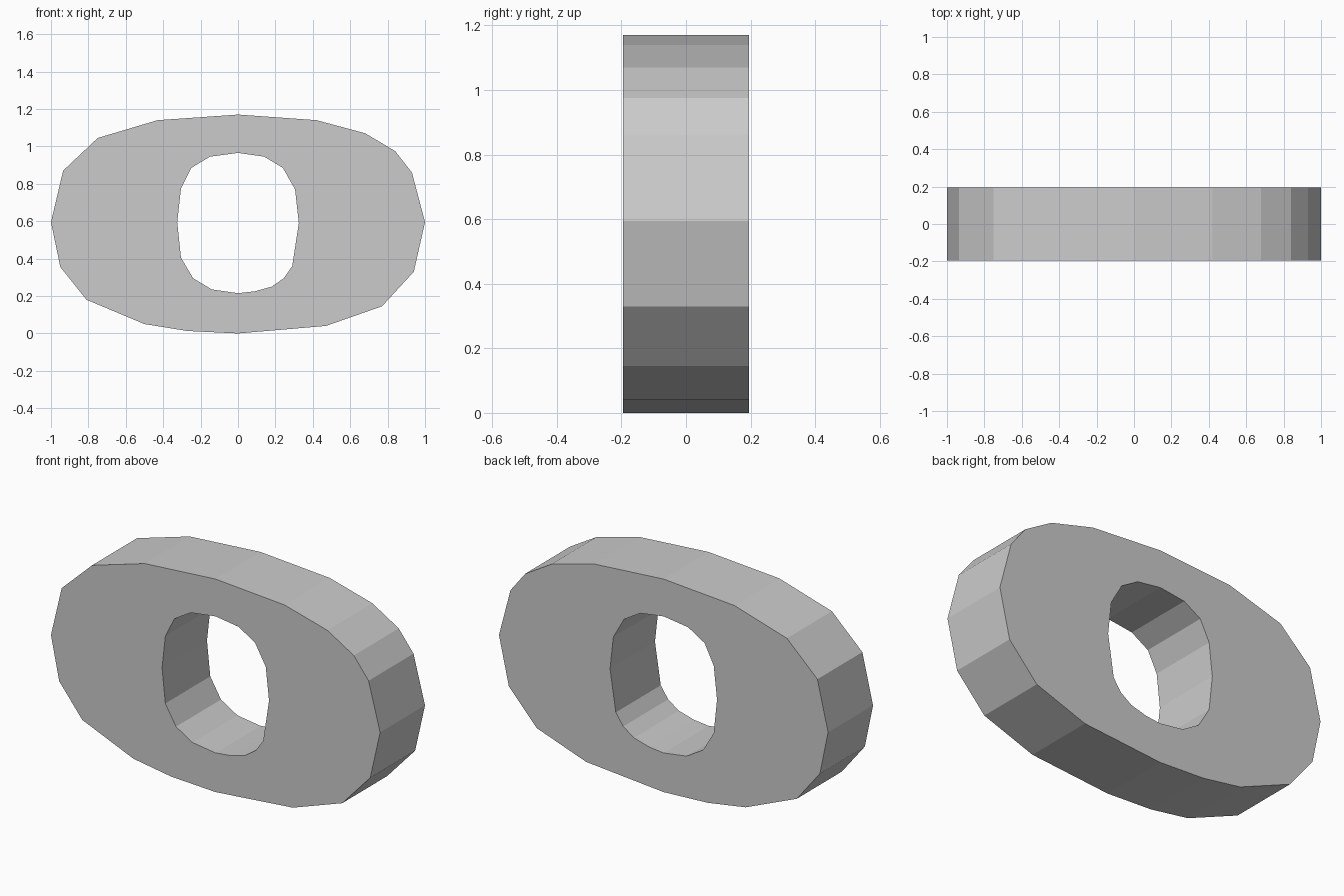
import bpy
import bmesh

cube = bpy.data.objects.get("Cube")
if cube:
    bpy.data.objects.remove(cube, do_unlink=True)

HALF_DEPTH = 0.195

# Profiles in x, z, clockwise from the top
outer_rim = [(0, 1.17), (.42, 1.14), (.68, 1.07), (.84, .975), (.93, .86),
             (1, .595), (.94, .33), (.77, .145), (.47, .04), (0, 0),
             (-.27, .013), (-.5, .05), (-.81, .18), (-.95, .355),
             (-1, .595), (-.935, .87), (-.75, 1.045), (-.43, 1.14)]
inner_hole = [(0, .965), (.14, .945), (.24, .885), (.305, .77), (.325, .59),
              (.29, .36), (.245, .295), (.18, .25), (.09, .225), (0, .215),
              (-.14, .235), (-.24, .295), (-.305, .405), (-.325, .595),
              (-.305, .775), (-.25, .885), (-.15, .945)]

# Plain grey material
grey = bpy.data.materials.new("light grey")
grey.use_nodes = True
colour = (0.6, 0.6, 0.6, 1)
grey.diffuse_color = colour
grey.node_tree.nodes["Principled BSDF"].inputs["Base Color"].default_value = colour


def add_loop(bm, profile):
    """Closed edge loop on the front plane."""
    verts = [bm.verts.new((x, -HALF_DEPTH, z)) for x, z in profile]
    return [bm.edges.new((a, b)) for a, b in zip(verts, verts[1:] + verts[:1])]


# Flat ring face between both loops, extruded to the back
bm = bmesh.new()
edges = add_loop(bm, outer_rim) + add_loop(bm, inner_hole)
bmesh.ops.triangle_fill(bm, edges=edges, use_beauty=True, normal=(0, -1, 0))
back = bmesh.ops.extrude_face_region(bm, geom=bm.faces[:], use_keep_orig=True)
moved = [v for v in back["geom"] if isinstance(v, bmesh.types.BMVert)]
bmesh.ops.translate(bm, verts=moved, vec=(0, 2 * HALF_DEPTH, 0))
bmesh.ops.recalc_face_normals(bm, faces=bm.faces[:])

mesh = bpy.data.meshes.new("oval_ring")
bm.to_mesh(mesh)
bm.free()
mesh.materials.append(grey)
bpy.context.collection.objects.link(bpy.data.objects.new("oval_ring", mesh))
